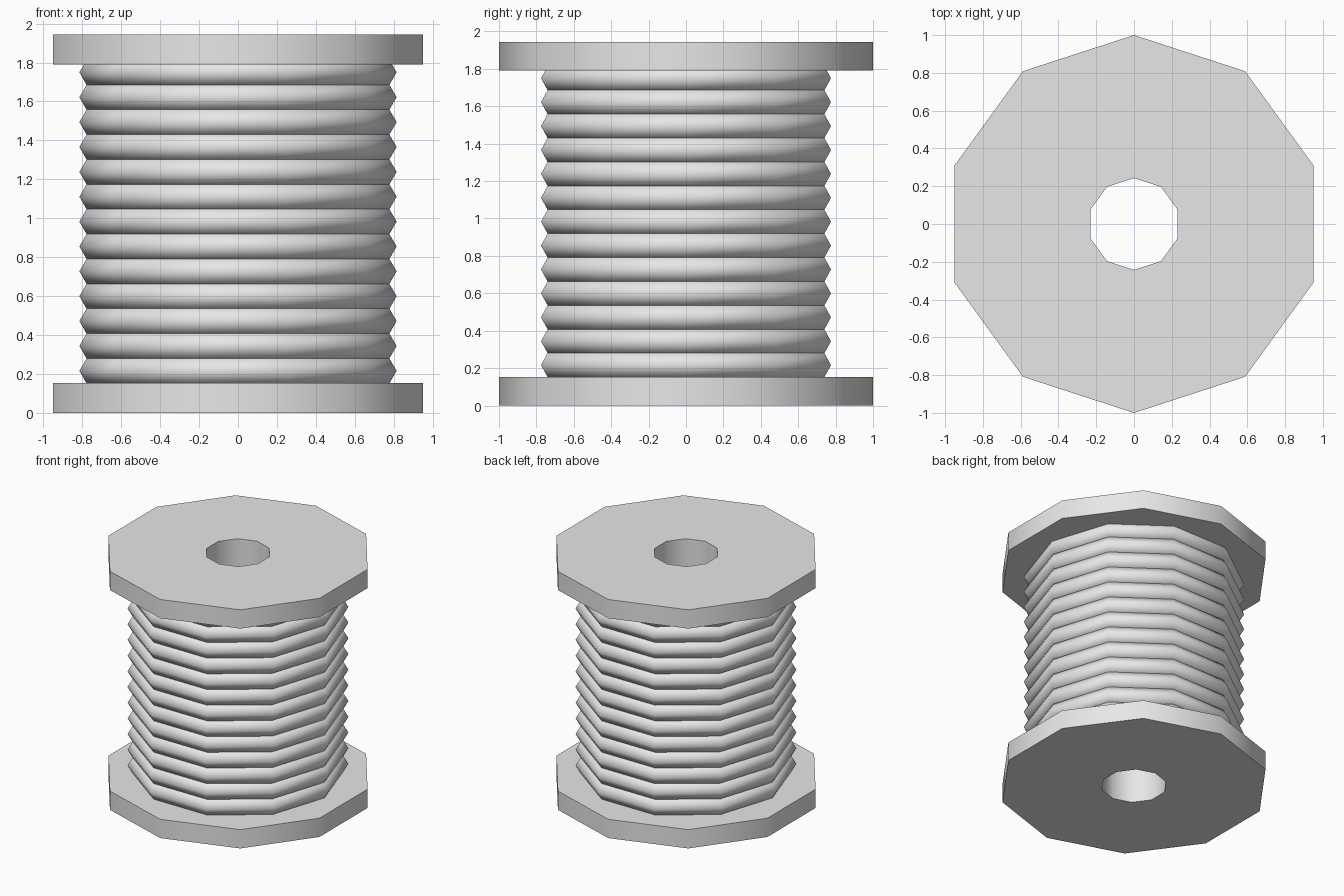
import bpy
import bmesh
from math import cos, sin, pi, radians

cube = bpy.data.objects.get("Cube")
if cube:
    bpy.data.objects.remove(cube, do_unlink=True)

SIDES = 10
HEIGHT = 1.943
FLANGE = 0.153

grey = bpy.data.materials.new("light grey")
grey.use_nodes = True
grey.diffuse_color = (0.8, 0.8, 0.8, 1)
grey.node_tree.nodes["Principled BSDF"].inputs["Base Color"].default_value = (0.8, 0.8, 0.8, 1)


def lathe(name, profile, turn):
    """Revolve a closed (radius, z) profile into a ten-sided ring."""
    bm = bmesh.new()
    loops = []
    for i in range(SIDES):
        a = turn + 2 * pi * i / SIDES
        loops.append([bm.verts.new((r * cos(a), r * sin(a), z)) for r, z in profile])
    n = len(profile)
    for i in range(SIDES):
        a, b = loops[i], loops[(i + 1) % SIDES]
        for j in range(n):
            k = (j + 1) % n
            bm.faces.new((a[j], b[j], b[k], a[k]))
    bmesh.ops.recalc_face_normals(bm, faces=bm.faces)
    mesh = bpy.data.meshes.new(name)
    bm.to_mesh(mesh)
    bm.free()
    mesh.materials.append(grey)
    obj = bpy.data.objects.new(name, mesh)
    bpy.context.collection.objects.link(obj)
    mesh.shade_smooth()
    return obj


# Spool body: two flanges, the inner drum and the through hole
drum, hole, rim = 0.74, 0.243, 1.0
top = HEIGHT - FLANGE
body = lathe("spool_body", [
    (hole, 0), (rim, 0), (rim, FLANGE), (drum, FLANGE),
    (drum, top), (rim, top), (rim, HEIGHT), (hole, HEIGHT)], pi / 2)
bpy.ops.object.select_all(action='DESELECT')
body.select_set(True)
bpy.context.view_layer.objects.active = body
bpy.ops.object.shade_smooth_by_angle(angle=radians(45))

# Wound coils: stacked rings with a six-sided cross-section
COILS, PITCH, FIRST = 13, 0.1278, 0.216
MAJOR, MINOR = 0.741, 0.074
for c in range(COILS):
    z = FIRST + c * PITCH
    section = [(MAJOR + MINOR * cos(k * pi / 3), z + MINOR * sin(k * pi / 3)) for k in range(6)]
    lathe(f"coil_{c + 1}", section, 0)
